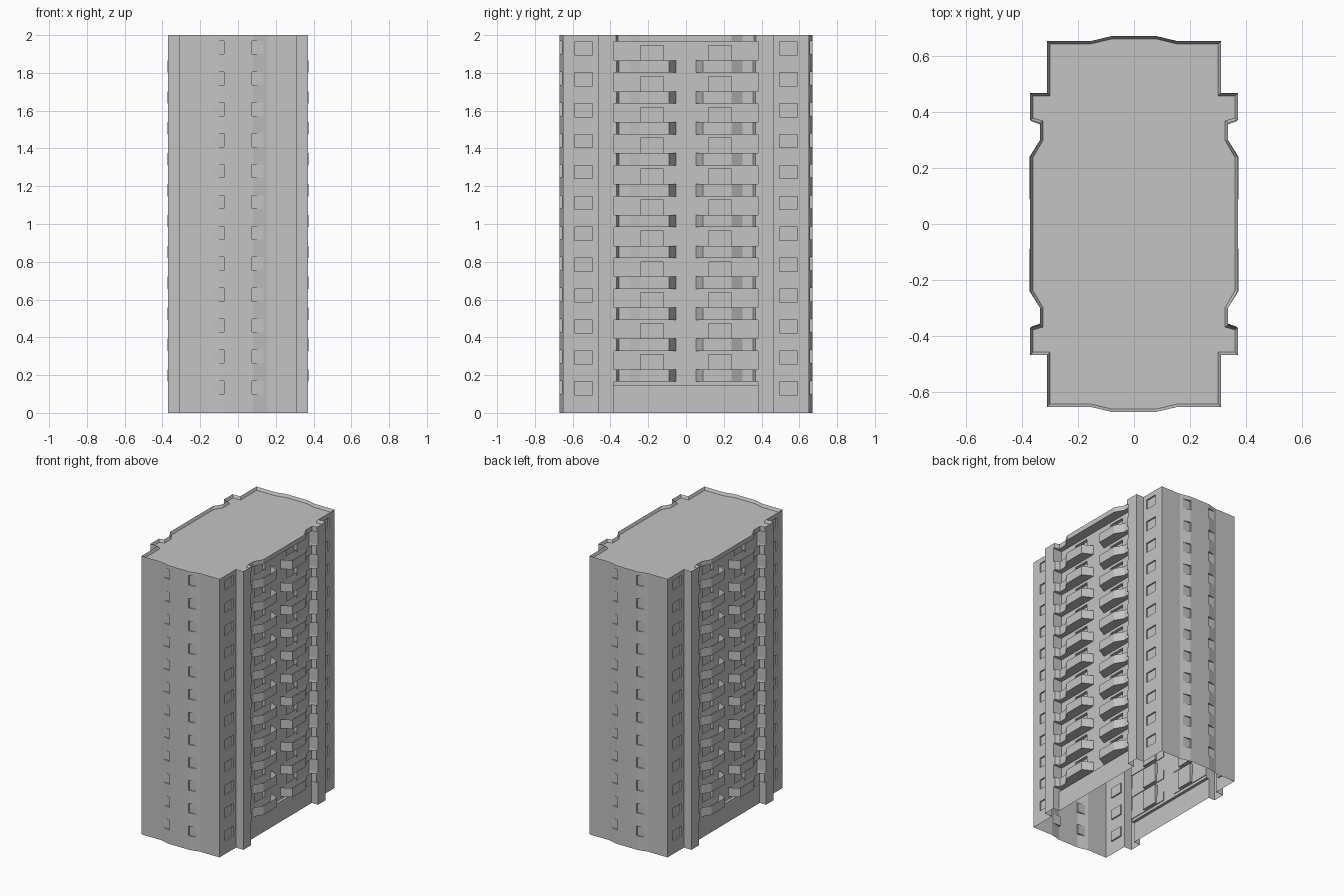
import bpy, bmesh

cube = bpy.data.objects.get("Cube")
if cube:
    bpy.data.objects.remove(cube, do_unlink=True)

FLOOR = 0.1636      # storey height
SIDES = (-1, 1)

concrete = bpy.data.materials.new("light_grey_concrete")
concrete.use_nodes = True
GREY = (0.55, 0.55, 0.55, 1)
concrete.diffuse_color = GREY
concrete.node_tree.nodes["Principled BSDF"].inputs["Base Color"].default_value = GREY


def prism(bm, pts, z0, z1, rim=0, drop=0):
    """Upright prism; a rim leaves a thin parapet around a lowered top."""
    face = bm.faces.new([bm.verts.new((x, y, z0)) for x, y in pts])
    made = bmesh.ops.extrude_face_region(bm, geom=[face], use_keep_orig=True)["geom"]
    top = [f for f in made if isinstance(f, bmesh.types.BMFace)][0]
    for v in top.verts:
        v.co.z = z1
    bmesh.ops.recalc_face_normals(bm, faces=bm.faces[:])
    if rim:
        bmesh.ops.inset_region(bm, faces=[top], thickness=rim, use_even_offset=True)
        for v in top.verts:
            v.co.z -= drop


def box(bm, x0, x1, y0, y1, z0, z1):
    prism(bm, [(x0, y0), (x1, y0), (x1, y1), (x0, y1)], z0, z1)


def make_object(name, bm):
    mesh = bpy.data.meshes.new(name)
    bm.to_mesh(mesh)
    bm.free()
    mesh.materials.append(concrete)
    obj = bpy.data.objects.new(name, mesh)
    bpy.context.collection.objects.link(obj)
    return obj


# Tower body: one quarter of the plan, mirrored all round
quarter = [(0.37, 0.24), (0.335, 0.30), (0.335, 0.36), (0.37, 0.37), (0.37, 0.467),
           (0.31, 0.467), (0.31, 0.652), (0.155, 0.652), (0.08, 0.67)]
half = quarter + [(-x, y) for x, y in reversed(quarter)]
plan = half + [(x, -y) for x, y in reversed(half)]
bm = bmesh.new()
prism(bm, plan, 0, 2, rim=0.01, drop=0.02)
tower = make_object("tower_body", bm)

# Facade recess between the fins, and the shallower one at the base
recess, base, openings = bmesh.new(), bmesh.new(), bmesh.new()
for s in SIDES:
    box(recess, s * 0.30, s * 0.5, -0.38, 0.38, 0.145, 1.965)
    box(base, s * 0.32, s * 0.5, -0.38, 0.38, -0.1, 0.16)

# Window and balcony door pockets
for sx in SIDES:
    for sy in SIDES:
        for i in range(12):
            z = 0.10 + i * FLOOR
            box(openings, sx * 0.075, sx * 0.15, sy * 0.657, sy * 0.8, z, z + 0.07)
            box(openings, sx * 0.30, sx * 0.5, sy * 0.495, sy * 0.59, z - 0.005, z + 0.065)
        for i in range(11):
            z = 0.165 + i * FLOOR
            box(openings, sx * 0.278, sx * 0.36, sy * 0.12, sy * 0.24, z + 0.005, z + 0.144)

cutters = [make_object(n, b) for n, b in
           (("recess_cutter", recess), ("base_cutter", base), ("opening_cutter", openings))]
for c in cutters:
    c.hide_render = True
    mod = tower.modifiers.new(c.name, "BOOLEAN")
    mod.operation = "DIFFERENCE"
    mod.solver = "EXACT"
    mod.object = c

# Bake the cuts, then open the underside so the tower is a hollow shell
bpy.context.view_layer.update()
graph = bpy.context.evaluated_depsgraph_get()
shell = bpy.data.meshes.new_from_object(tower.evaluated_get(graph))
tower.modifiers.clear()
tower.data = shell
for c in cutters:
    bpy.data.objects.remove(c, do_unlink=True)
bm = bmesh.new()
bm.from_mesh(shell)
floor_faces = [f for f in bm.faces if all(v.co.z < 0.001 for v in f.verts)]
bmesh.ops.delete(bm, geom=floor_faces, context="FACES")
for f in bm.faces:
    f.smooth = False
    f.material_index = 0
bm.to_mesh(shell)
bm.free()

# Balconies with angled ends and thin parapets
balcony = [(0.295, 0.05), (0.372, 0.09), (0.372, 0.24), (0.335, 0.30),
           (0.335, 0.355), (0.368, 0.367), (0.368, 0.38), (0.295, 0.38)]
for sx, side in ((1, "left"), (-1, "right")):
    for sy, end in ((1, "back"), (-1, "front")):
        bm = bmesh.new()
        for i in range(11):
            z = 0.165 + i * FLOOR
            prism(bm, [(sx * x, sy * y) for x, y in balcony], z, z + 0.065,
                  rim=0.01, drop=0.05)
        make_object(f"{side}_{end}_balconies", bm)
